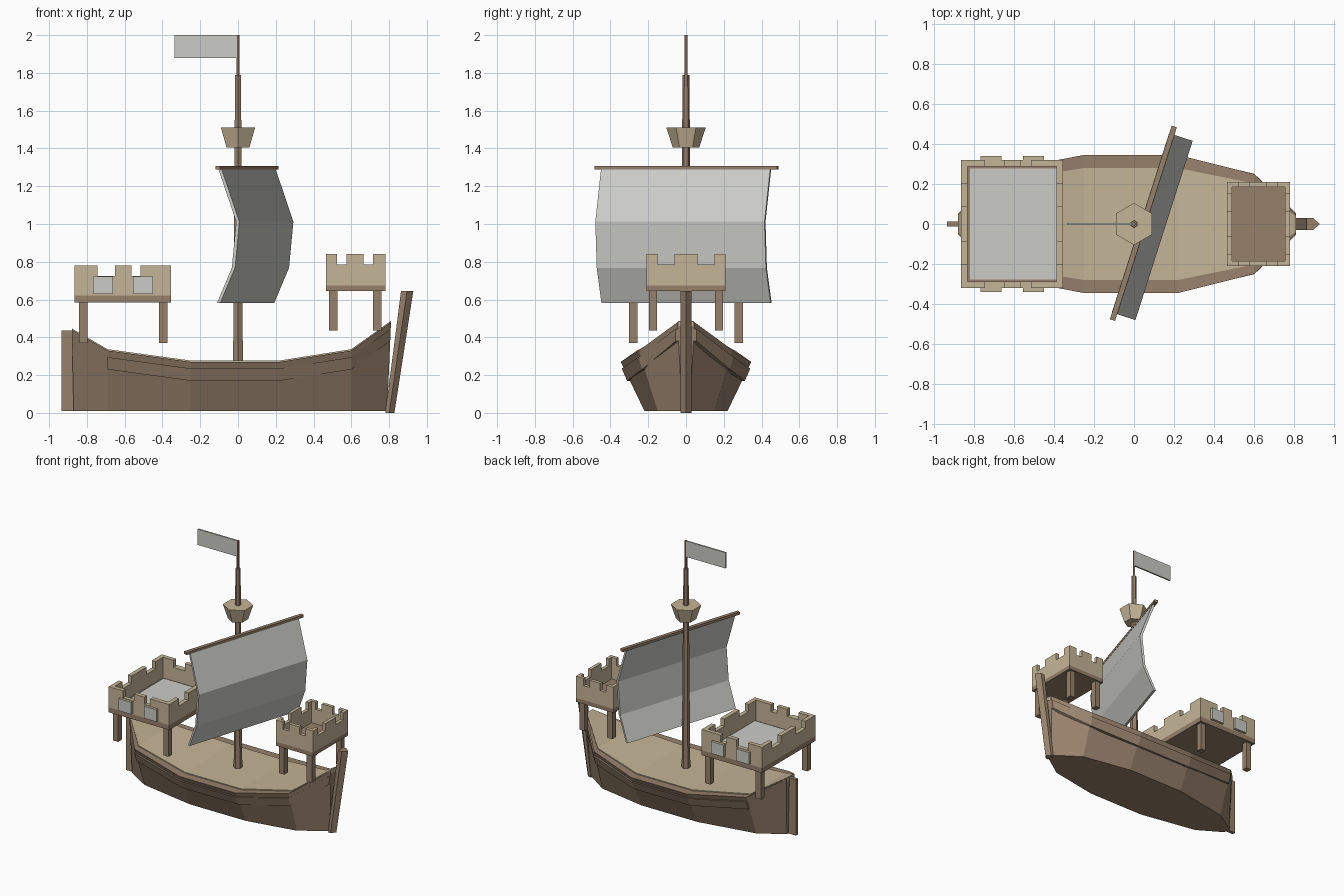
import bpy, bmesh
from math import radians
from mathutils import Matrix

old = bpy.data.objects.get("Cube")
if old:
    bpy.data.objects.remove(old, do_unlink=True)


def material(name, rgb):
    m = bpy.data.materials.new(name)
    m.use_nodes = True
    m.diffuse_color = (*rgb, 1)
    m.node_tree.nodes["Principled BSDF"].inputs["Base Color"].default_value = (*rgb, 1)
    return m


WOOD = material("brown wood", (0.31, 0.22, 0.15))
TAN = material("tan planks", (0.56, 0.46, 0.31))
CLOTH = material("pale grey cloth", (0.60, 0.60, 0.57))


def finish(name, bm, mat):
    bmesh.ops.recalc_face_normals(bm, faces=bm.faces)
    mesh = bpy.data.meshes.new(name)
    bm.to_mesh(mesh)
    bm.free()
    mesh.materials.append(mat)
    ob = bpy.data.objects.new(name, mesh)
    bpy.context.collection.objects.link(ob)
    return ob


def add_box(bm, x0, x1, y0, y1, z0, z1):
    mat = Matrix.Translation(((x0 + x1) / 2, (y0 + y1) / 2, (z0 + z1) / 2))
    mat = mat @ Matrix.Diagonal((x1 - x0, y1 - y0, z1 - z0, 1))
    bmesh.ops.create_cube(bm, size=1, matrix=mat)


def box(name, mat, *bounds):
    bm = bmesh.new()
    add_box(bm, *bounds)
    return finish(name, bm, mat)


def loft(name, mat, rings):
    """Skin closed rings of equal length and cap both ends."""
    bm = bmesh.new()
    rows = [[bm.verts.new(p) for p in ring] for ring in rings]
    n = len(rows[0])
    for a, b in zip(rows, rows[1:]):
        for i in range(n):
            j = (i + 1) % n
            bm.faces.new((a[i], a[j], b[j], b[i]))
    bm.faces.new(rows[0])
    bm.faces.new(rows[-1])
    return finish(name, bm, mat)


def cone(name, mat, sides, r0, r1, z0, z1):
    bm = bmesh.new()
    bmesh.ops.create_cone(bm, cap_ends=True, segments=sides, radius1=r0, radius2=r1,
                          depth=z1 - z0, matrix=Matrix.Translation((0, 0, (z0 + z1) / 2)))
    return finish(name, bm, mat)


# Hull stations: x at keel, x at rail, keel half-width, rail half-width, rail height
KEEL = 0.01
STATIONS = [(-0.87, -0.88, 0.03, 0.05, 0.44), (-0.69, -0.69, 0.14, 0.26, 0.33),
            (-0.25, -0.25, 0.22, 0.345, 0.27), (0.22, 0.22, 0.22, 0.345, 0.27),
            (0.60, 0.60, 0.15, 0.25, 0.33), (0.79, 0.81, 0.02, 0.045, 0.48)]

loft("hull", WOOD, [[(xb, -wb, KEEL), (xb, wb, KEEL), (xt, wt, zt), (xt, -wt, zt)]
                    for xb, xt, wb, wt, zt in STATIONS])
loft("deck", TAN, [[(xt, s * wt * 0.81, zt + h) for s, h in
                    ((-1, -0.02), (1, -0.02), (1, 0.007), (-1, 0.007))]
                   for _, xt, _, wt, zt in STATIONS])


def wale_ring(station, side):
    xb, xt, wb, wt, zt = station
    ring = []
    for drop, out in ((0.10, -0.01), (0.10, 0.015), (0.035, 0.012), (0.035, -0.01)):
        t = (zt - drop - KEEL) / (zt - KEEL)
        ring.append((xb + (xt - xb) * t, side * (wb + (wt - wb) * t + out), zt - drop))
    return ring


for side, label in ((1, "left"), (-1, "right")):
    loft(label + "_wale", WOOD, [wale_ring(s, side) for s in STATIONS[1:]])

# Stem post leans forward with a pointed leading edge; stern post is plain
loft("stem_post", WOOD, [[(xa, -0.03, z), (xm, -0.03, z), (xf, 0, z), (xm, 0.03, z), (xa, 0.03, z)]
                         for xa, xm, xf, z in ((0.78, 0.80, 0.828, 0), (0.863, 0.895, 0.928, 0.645))])
box("stern_post", WOOD, -0.935, -0.86, -0.013, 0.013, 0.01, 0.435)

# Mast, lookout and flag
cone("mast", WOOD, 6, 0.03, 0.018, 0.26, 1.79)
cone("flagpole", WOOD, 6, 0.009, 0.009, 1.78, 2.0)
cone("lookout", TAN, 6, 0.07, 0.105, 1.405, 1.512)
box("flag", CLOTH, -0.335, 0, -0.006, 0.006, 1.88, 2.0)

# Yard and bellied sail share one swing about the mast
swing = Matrix.Rotation(radians(-17.7), 4, 'Z')
yard = box("yard", WOOD, 0.03, 0.057, -0.49, 0.525, 1.288, 1.308)
profile = [(0.05, 1.303), (0.153, 1.012), (0.129, 0.768), (0.047, 0.583)]
sail = loft("sail", CLOTH, [[(u - 0.018, -0.455, z), (u, -0.455, z), (u, 0.485, z),
                             (u - 0.018, 0.485, z)] for u, z in profile])
for ob in (yard, sail):
    ob.data.transform(swing)


def castle(name, x0, x1, w, z, band, thick, mer_x, mer_y, legs_x, leg_y, leg_z):
    """Platform on four legs with a crenellated wall on all sides."""
    base, low, top = z + band, z + 0.14, z + 0.195
    box(name + "_platform", WOOD, x0, x1, -w, w, z, base)
    bm = bmesh.new()
    for s in (-1, 1):
        ya, yb = sorted((s * w, s * (w - thick)))
        add_box(bm, x0, x1, ya, yb, base, low)
        for a, b in mer_x:
            add_box(bm, a, b, ya, yb, low, top)
    for xa, xb in ((x0, x0 + thick), (x1 - thick, x1)):
        add_box(bm, xa, xb, thick - w, w - thick, base, low)
        for a, b in mer_y:
            add_box(bm, xa, xb, max(a, thick - w), min(b, w - thick), low, top)
    finish(name + "_walls", bm, TAN)
    for i, x in enumerate(legs_x):
        for s, label in ((1, "left"), (-1, "right")):
            box(f"{name}_leg_{label}_{i + 1}", WOOD, x - 0.022, x + 0.022,
                s * leg_y - 0.022, s * leg_y + 0.022, leg_z, z)


castle("aft_castle", -0.865, -0.355, 0.32, 0.585, 0.037, 0.032,
       [(-0.865, -0.745), (-0.65, -0.565), (-0.515, -0.355)],
       [(-0.32, -0.20), (-0.09, 0.09), (0.20, 0.32)], (-0.82, -0.395), 0.28, 0.37)
castle("fore_castle", 0.465, 0.78, 0.21, 0.645, 0.03, 0.025,
       [(0.465, 0.525), (0.575, 0.665), (0.715, 0.78)],
       [(-0.21, -0.15), (-0.062, 0.062), (0.15, 0.21)], (0.505, 0.738), 0.175, 0.435)
box("aft_floor_cover", CLOTH, -0.82, -0.38, -0.277, 0.277, 0.62, 0.628)

# Shield panels on both flanks: tan blocks with a pale outer face
for s, label in ((1, "left"), (-1, "right")):
    for i, x in enumerate((-0.715, -0.502)):
        ya, yb = sorted((s * 0.315, s * 0.34))
        panel = box(f"{label}_shield_{i + 1}", TAN, x - 0.053, x + 0.053, ya, yb, 0.63, 0.722)
        panel.data.materials.append(CLOTH)
        for f in panel.data.polygons:
            f.material_index = int(f.normal.y * s > 0.5)
